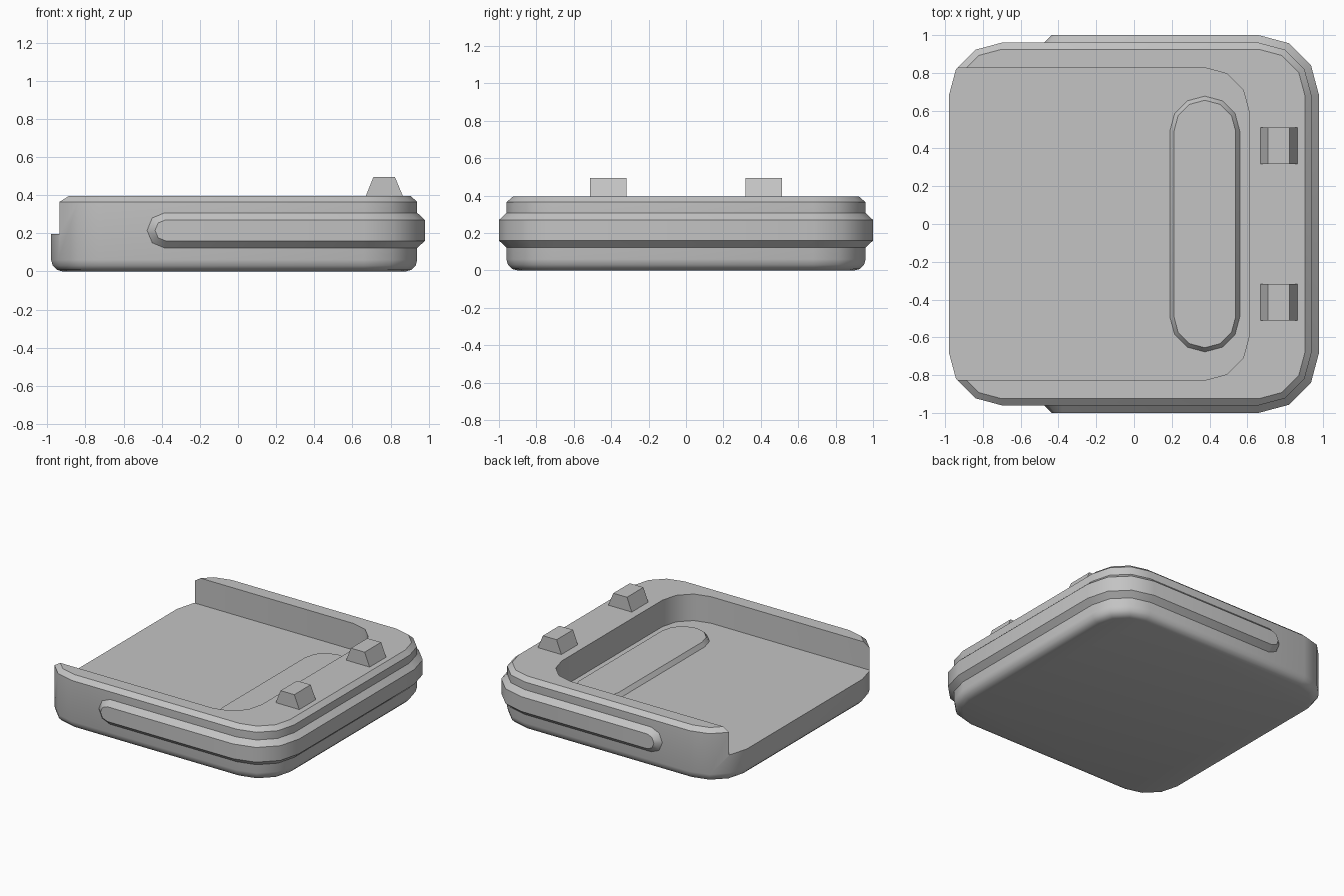
import bpy, bmesh
from math import sin, cos, pi, radians

if "Cube" in bpy.data.objects:
    bpy.data.objects.remove(bpy.data.objects["Cube"])

grey = bpy.data.materials.new("Plain grey")
grey.use_nodes = True
COLOUR = (0.55, 0.55, 0.55, 1)
grey.diffuse_color = COLOUR
grey.node_tree.nodes["Principled BSDF"].inputs["Base Color"].default_value = COLOUR


def rounded(x0, x1, y, r, inset=0.0, steps=3):
    """Rounded rectangle outline, counter-clockwise, symmetric in y."""
    pts = []
    for k, (cx, cy) in enumerate([(x1 - r, y - r), (x0 + r, y - r),
                                  (x0 + r, r - y), (x1 - r, r - y)]):
        for i in range(steps + 1):
            a = pi / 2 * (k + i / steps)
            pts.append((cx + (r - inset) * cos(a), cy + (r - inset) * sin(a)))
    return pts


def loft(name, rings, capped=True, smooth=True):
    """Join equal rings of points with quads and close both ends."""
    bm = bmesh.new()
    loops = [[bm.verts.new(p) for p in ring] for ring in rings]
    for a, b in zip(loops, loops[1:]):
        for i in range(len(a)):
            j = (i + 1) % len(a)
            bm.faces.new((a[i], a[j], b[j], b[i]))
    if capped:
        bm.faces.new(loops[0][::-1])
        bm.faces.new(loops[-1])
    bmesh.ops.remove_doubles(bm, verts=bm.verts, dist=0.0001)
    bmesh.ops.recalc_face_normals(bm, faces=bm.faces)
    me = bpy.data.meshes.new(name)
    bm.to_mesh(me)
    bm.free()
    ob = bpy.data.objects.new(name, me)
    bpy.context.collection.objects.link(ob)
    me.materials.append(grey)
    if smooth:
        shade(ob)
    return ob


def shade(ob):
    bpy.ops.object.select_all(action='DESELECT')
    ob.select_set(True)
    bpy.context.view_layer.objects.active = ob
    bpy.ops.object.shade_smooth_by_angle(angle=radians(35))


def layers(spec, *shape):
    return [[(x, y, z) for x, y in rounded(*shape, inset=d)] for d, z in spec]


# Tray body: rounded underside, straight wall, chamfered rim
TOP, FLOOR = 0.395, 0.197
R = 0.06
under = [(R * (1 - sin(a)), R * (1 - cos(a))) for a in (0, pi / 6, pi / 3, pi / 2)]
body = loft("tray_body", layers(under + [(0, 0.365), (0.035, TOP)],
                                -0.98, 0.94, 0.96, 0.28), smooth=False)

# Pocket, open at the left end
cutter = loft("pocket_cutter", layers([(0, FLOOR), (0, 0.7)],
                                      -2.0, 0.61, 0.827, 0.235), smooth=False)
cutter.hide_render = True
cut = body.modifiers.new("pocket", 'BOOLEAN')
cut.operation, cut.solver, cut.object = 'DIFFERENCE', 'EXACT', cutter
bpy.context.view_layer.objects.active = body
bpy.ops.object.modifier_apply(modifier=cut.name)
bpy.data.objects.remove(cutter)
shade(body)

# Raised oval pad on the pocket floor
loft("oval_pad", layers([(0, FLOOR - 0.02), (0, FLOOR), (0.022, FLOOR + 0.03)],
                        0.19, 0.56, 0.677, 0.185))

# Bumper belt around three sides, with rounded ends
MID, BASE, FACE = 0.215, 0.095, 0.055


def section(base_xy, face_xy, hb, hf):
    return [(*base_xy, MID - hb), (*face_xy, MID - hf),
            (*face_xy, MID + hf), (*base_xy, MID + hb)]


def belt_end(side):
    out = []
    for a in (pi / 2, pi / 4, 0):
        xb, xf = -0.385 - BASE * sin(a), -0.38 - FACE * sin(a)
        out.append(section((xb, side * 0.957), (xf, side * 1.0),
                           BASE * cos(a), FACE * cos(a)))
    return out


def belt_corner(side):
    out = []
    for i in range(4):
        a = pi / 6 * i
        base, face = [(0.66 + r * sin(a), side * (0.68 + r * cos(a)))
                      for r in (0.277, 0.32)]
        out.append(section(base, face, BASE, FACE))
    return out


front = belt_end(-1) + belt_corner(-1)
back = belt_end(1) + belt_corner(1)
loft("bumper_belt", front + back[::-1], capped=False)

# Two tapered lugs on the rim
for name, y in (("front_lug", -0.415), ("back_lug", 0.415)):
    rings = [[(x0, y - 0.097, z), (x1, y - 0.097, z), (x1, y + 0.097, z), (x0, y + 0.097, z)]
             for x0, x1, z in ((0.67, 0.865, TOP - 0.001), (0.71, 0.823, 0.495))]
    loft(name, rings, smooth=False)
